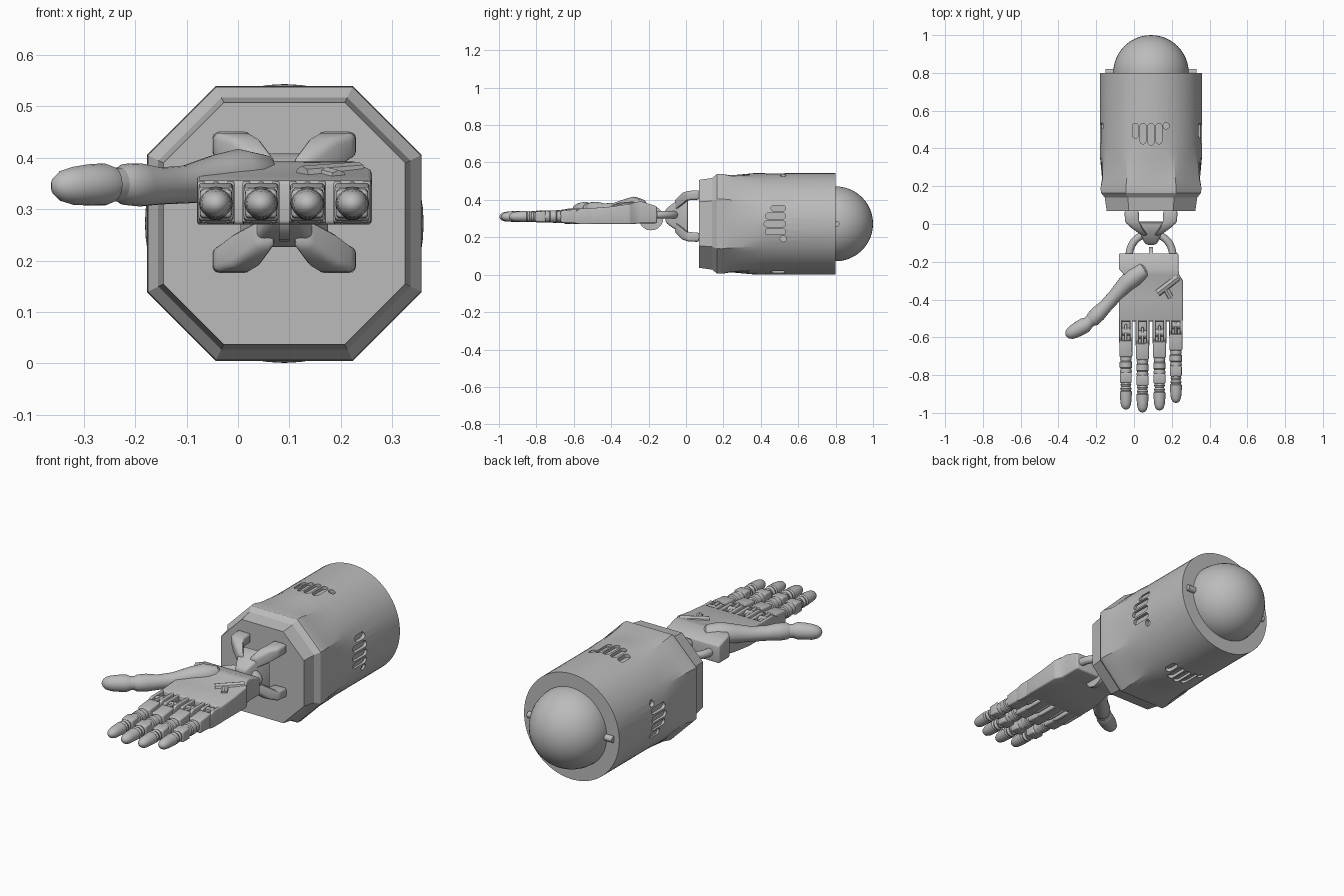
import bpy, bmesh, math
from mathutils import Vector, Matrix

cube = bpy.data.objects.get("Cube")
if cube:
    bpy.data.objects.remove(cube, do_unlink=True)

grey = bpy.data.materials.new("plain grey")
grey.use_nodes = True
colour = (0.5, 0.5, 0.5, 1)
grey.diffuse_color = colour
grey.node_tree.nodes["Principled BSDF"].inputs["Base Color"].default_value = colour

CX, CZ = 0.09, 0.272          # forearm axis
UP = Vector((0, 0, 1))


def finish(obj, angle=32):
    """Apply modifiers and smooth all but the sharp edges."""
    bpy.context.view_layer.update()
    graph = bpy.context.evaluated_depsgraph_get()
    mesh = bpy.data.meshes.new_from_object(obj.evaluated_get(graph))
    obj.modifiers.clear()
    obj.data = mesh
    mesh.shade_smooth()
    mesh.set_sharp_from_angle(angle=math.radians(angle))
    return obj


def make(name, bm, bevel=0.0):
    bmesh.ops.recalc_face_normals(bm, faces=bm.faces[:])
    mesh = bpy.data.meshes.new(name)
    bm.to_mesh(mesh)
    bm.free()
    mesh.materials.append(grey)
    obj = bpy.data.objects.new(name, mesh)
    bpy.context.collection.objects.link(obj)
    if bevel:
        mod = obj.modifiers.new("bevel", "BEVEL")
        mod.width, mod.segments = bevel, 3
    return obj


def skin(bm, rings):
    """Join rings of points into a closed, capped surface."""
    loops = [[bm.verts.new(p) for p in ring] for ring in rings]
    n = len(loops[0])
    for a, b in zip(loops, loops[1:]):
        for i in range(n):
            bm.faces.new((a[i], a[(i + 1) % n], b[(i + 1) % n], b[i]))
    bm.faces.new(loops[0])
    bm.faces.new(loops[-1])


def block(name, rows, bevel=0.008):
    """Box lofted along y from rows of (y, x0, x1, z0, z1)."""
    bm = bmesh.new()
    skin(bm, [[(x0, y, z0), (x1, y, z0), (x1, y, z1), (x0, y, z1)]
              for y, x0, x1, z0, z1 in rows])
    return finish(make(name, bm, bevel))


def tube(name, path, sides=20, flat=1.0):
    """Round tube through points of (x, y, z, radius)."""
    pts = [Vector(p[:3]) for p in path]
    rings = []
    for i, p in enumerate(pts):
        t = (pts[min(i + 1, len(pts) - 1)] - pts[max(i - 1, 0)]).normalized()
        side = t.cross(UP).normalized()
        top = side.cross(t) * flat
        rings.append([p + path[i][3] * (side * math.cos(a) + top * math.sin(a))
                      for a in (math.tau * k / sides for k in range(sides))])
    bm = bmesh.new()
    skin(bm, rings)
    return finish(make(name, bm), 40)


def rod(name, x0, x1, y, z, r):
    return tube(name, [(x0, y, z, r), (x1, y, z, r)])


# Forearm sleeve: octagonal collar blending into a round shell
corner = math.atan(0.5)
angles = []
for q in range(4):
    start = q * math.pi / 2
    angles += [start + corner * i / 4 for i in range(4)]
    angles += [start + corner + (math.pi / 2 - 2 * corner) * i / 6 for i in range(6)]
    angles += [start + math.pi / 2 - corner * (1 - i / 4) for i in range(4)]


def section(y, h, blend):
    ring = []
    for a in angles:
        c, s = abs(math.cos(a)), abs(math.sin(a))
        octagon = h / max(c, s, (c + s) / 1.5)
        r = octagon * (1 - blend) + 0.271 * blend
        ring.append((CX + r * math.cos(a), y, CZ + r * math.sin(a)))
    return ring


bm = bmesh.new()
skin(bm, [section(*s) for s in (
    (0.07, 0.235, 0), (0.14, 0.245, 0), (0.165, 0.265, 0), (0.19, 0.267, 0),
    (0.24, 0.258, 0.1), (0.36, 0.268, 0.8), (0.42, 0.271, 1), (0.80, 0.271, 1))])
sleeve = make("forearm_sleeve", bm)

# Vent slots sunk into four sides of the sleeve
bm = bmesh.new()
for k in range(4):
    turn = Matrix.Translation((CX, 0, CZ)) @ Matrix.Rotation(k * math.pi / 2, 4, "Y")
    for dx, y0, y1 in ((-0.083, 0.47, 0.517), (-0.042, 0.44, 0.517), (0, 0.433, 0.517),
                       (0.042, 0.44, 0.517), (0.08, 0.519, 0.52)):
        r = 0.016
        outline = []
        for i in range(16):
            a = math.pi * (i if i < 8 else i - 1) / 7
            outline.append((dx + r * math.cos(a), (y1 if i < 8 else y0) + r * math.sin(a)))
        base = math.sqrt(0.271 ** 2 - dx ** 2) - 0.015
        skin(bm, [[turn @ Vector((x, y, z)) for x, y in outline] for z in (base, 0.31)])
cutter = make("vent_cutter", bm)
cutter.hide_render = True
cut = sleeve.modifiers.new("vents", "BOOLEAN")
cut.operation, cut.object, cut.solver = "DIFFERENCE", cutter, "EXACT"
finish(sleeve, 20)
bpy.data.objects.remove(cutter, do_unlink=True)

# Elbow ball and its side pegs
bm = bmesh.new()
bmesh.ops.create_uvsphere(bm, u_segments=48, v_segments=24, radius=0.2,
                          matrix=Matrix.Translation((CX, 0.80, CZ)))
finish(make("elbow_ball", bm))
for side, s in (("right", -1), ("left", 1)):
    rod(side + "_elbow_peg", CX + s * 0.18, CX + s * 0.242, 0.805, CZ, 0.016)

# Wrist yoke: hub with four splayed feet
block("wrist_hub", [(0.012, 0.0, 0.18, 0.225, 0.41), (-0.04, 0.03, 0.15, 0.23, 0.40),
                    (-0.085, 0.048, 0.132, 0.26, 0.37), (-0.11, 0.062, 0.118, 0.28, 0.35)], 0.012)
for vert, v in (("lower", -1), ("upper", 1)):
    for side, s in (("right", -1), ("left", 1)):
        rows = []
        for y, xi, xo, zi, zo in ((0.072, 0.065, 0.14, 0.088, 0.138), (0.01, 0.062, 0.138, 0.085, 0.135),
                                  (-0.02, 0.045, 0.105, 0.06, 0.125), (-0.06, 0.015, 0.05, 0.03, 0.085)):
            xs = sorted((CX + s * xi, CX + s * xo))
            zs = sorted((0.313 + v * zi, 0.313 + v * zo))
            rows.append((y, *xs, *zs))
        block(f"{vert}_{side}_yoke_foot", rows, 0.012)

# Wrist arch and pivot disc
tube("wrist_arch", [(CX + 0.115 * math.cos(a), -0.165 + 0.115 * math.sin(a), 0.32, 0.02)
                    for a in (math.pi * i / 20 for i in range(21))])
rod("wrist_pivot_disc", CX - 0.01, CX + 0.01, -0.187, 0.303, 0.066)

# Palm
block("palm", [(-0.155, -0.08, 0.235, 0.275, 0.365), (-0.24, -0.08, 0.235, 0.275, 0.392),
               (-0.27, -0.05, 0.24, 0.272, 0.388), (-0.30, -0.06, 0.26, 0.27, 0.378),
               (-0.40, -0.08, 0.26, 0.27, 0.364), (-0.515, -0.08, 0.26, 0.27, 0.355)])
tube("palm_ridge", [(0.235, -0.28, 0.37, 0.022), (0.125, -0.365, 0.362, 0.022)], 8)
tube("palm_ridge_branch", [(0.165, -0.335, 0.365, 0.018), (0.195, -0.39, 0.358, 0.018)], 8)

# Thumb
tube("thumb_base", [(0.075, -0.235, 0.355, 0.015), (0.05, -0.245, 0.36, 0.045),
                    (0.0, -0.28, 0.365, 0.052), (-0.04, -0.315, 0.36, 0.046),
                    (-0.10, -0.38, 0.348, 0.037), (-0.15, -0.435, 0.345, 0.036),
                    (-0.19, -0.475, 0.347, 0.042), (-0.22, -0.505, 0.348, 0.040),
                    (-0.235, -0.515, 0.348, 0.030)])
tube("thumb_joint", [(-0.215, -0.50, 0.348, 0.033), (-0.265, -0.54, 0.348, 0.033)])
tube("thumb_tip", [(-0.243, -0.525, 0.348, 0.034), (-0.26, -0.536, 0.348, 0.041),
                   (-0.29, -0.553, 0.347, 0.040), (-0.32, -0.57, 0.345, 0.037),
                   (-0.342, -0.582, 0.345, 0.030), (-0.355, -0.589, 0.345, 0.018),
                   (-0.36, -0.592, 0.345, 0.005)])

# Fingers: forked knuckle, three segments and ringed joints
for finger, x, dy in (("index", -0.043, 0.0), ("middle", 0.045, -0.015),
                      ("ring", 0.135, -0.005), ("little", 0.222, 0.035)):
    def part(label, w, *rows):
        block(f"{finger}_{label}", [(y + dy, x - w, x + w, z0, z1) for y, z0, z1 in rows])

    def bulge(label, flat, *rows):
        tube(f"{finger}_{label}", [(x, y + dy, z, r) for y, z, r in rows], 20, flat)

    for side, s in (("right", -1), ("left", 1)):
        xa, xb = sorted((x + s * 0.021, x + s * 0.036))
        block(f"{finger}_{side}_knuckle_cheek",
              [(-0.49, xa, xb, 0.27, 0.355), (dy - 0.60, xa, xb, 0.27, 0.355),
               (dy - 0.63, xa, xb, 0.275, 0.335)], 0.004)
    part("knuckle_link", 0.024, (-0.48 - dy, 0.272, 0.335), (-0.54, 0.272, 0.325),
         (-0.64, 0.272, 0.325))
    rod(finger + "_knuckle_pin", x - 0.03, x + 0.03, dy - 0.57, 0.33, 0.02)
    part("knuckle_rib", 0.007, (-0.53, 0.30, 0.345), (-0.62, 0.30, 0.355))
    part("lower_segment", 0.034, (-0.615, 0.274, 0.352), (-0.66, 0.276, 0.346),
         (-0.705, 0.278, 0.342))
    bulge("middle_joint", 1.0, (-0.695, 0.311, 0.024), (-0.71, 0.311, 0.031), (-0.725, 0.311, 0.028),
          (-0.73, 0.311, 0.033), (-0.76, 0.311, 0.033), (-0.765, 0.311, 0.028),
          (-0.78, 0.311, 0.032), (-0.80, 0.311, 0.026))
    part("middle_segment", 0.031, (-0.785, 0.281, 0.341), (-0.842, 0.283, 0.337))
    bulge("upper_joint", 1.0, (-0.835, 0.31, 0.022), (-0.85, 0.31, 0.029), (-0.86, 0.31, 0.024),
          (-0.872, 0.31, 0.030), (-0.89, 0.31, 0.022))
    bulge("fingertip", 0.92, (-0.88, 0.311, 0.025), (-0.888, 0.311, 0.032), (-0.93, 0.311, 0.030),
          (-0.955, 0.31, 0.027), (-0.97, 0.31, 0.021), (-0.979, 0.31, 0.012), (-0.982, 0.31, 0.004))
